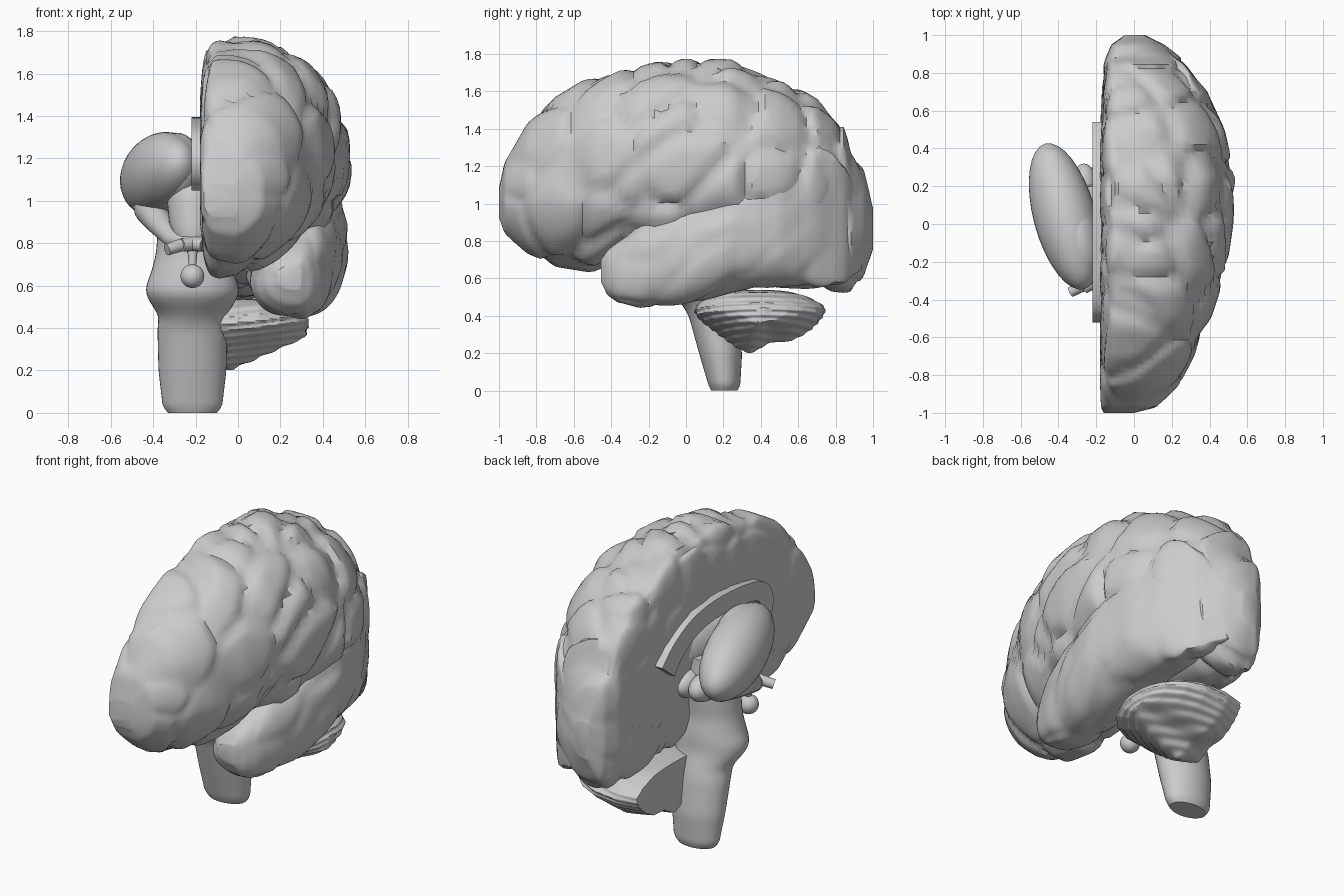
import bpy, bmesh, math, random
from mathutils import Vector, kdtree, noise

if "Cube" in bpy.data.objects:
    bpy.data.objects.remove(bpy.data.objects["Cube"])

MID = -0.215  # plane of symmetry of the stem parts

# Scattered fold centres used for the brain surface
random.seed(7)
SX, SY, SZ = 0.30, 0.26, 0.33
cells = [Vector(((i + random.random()) * 1.0, j + random.random(), k + random.random()))
         for i in range(-3, 4) for j in range(-6, 6) for k in range(0, 8)]
tree = kdtree.KDTree(len(cells))
for n, c in enumerate(cells):
    tree.insert(c, n)
tree.balance()


def gyri(p, amp):
    """Rounded folds separated by sharp grooves."""
    q = p + noise.noise_vector(p * 2.5) * 0.07
    near = tree.find_n(Vector((q.x / SX, (q.y - 0.25 * q.z + 0.25) / SY, q.z / SZ)), 2)
    g = min((near[1][2] - near[0][2]) / 0.4, 1)
    return amp * (math.sin(g * math.pi / 2) - 0.75)


def look(table, k):
    """Linear lookup in rows sorted by their first value."""
    for a, b in zip(table, table[1:]):
        if k <= b[0]:
            t = max(0, (k - a[0]) / (b[0] - a[0]))
            return [p + (q - p) * t for p, q in zip(a[1:], b[1:])]
    return list(table[-1][1:])


def closed_spline(pts, n):
    """Sample a closed smooth curve through 2D points."""
    out, m = [], len(pts)
    for i in range(n):
        f = i * m / n
        k, t = int(f), f - int(f)
        a, b, c, d = (Vector(pts[(k + j) % m]) for j in (-1, 0, 1, 2))
        out.append(0.5 * (2 * b + (c - a) * t + (2 * a - 5 * b + 4 * c - d) * t * t
                          + (3 * b - a - 3 * c + d) * t ** 3))
    return out


def finish(ob, name, angle=35):
    ob.name = name
    bpy.ops.object.select_all(action='DESELECT')
    ob.select_set(True)
    bpy.context.view_layer.objects.active = ob
    bpy.ops.object.shade_smooth_by_angle(angle=math.radians(angle))


def loft(name, rings, angle=35):
    bm = bmesh.new()
    vs = [[bm.verts.new(p) for p in r] for r in rings]
    n = len(vs[0])
    for a, b in zip(vs, vs[1:]):
        for i in range(n):
            bm.faces.new((a[i], a[(i + 1) % n], b[(i + 1) % n], b[i]))
    bm.faces.new(vs[0])
    bm.faces.new(vs[-1])
    bmesh.ops.recalc_face_normals(bm, faces=bm.faces)
    me = bpy.data.meshes.new(name)
    bm.to_mesh(me)
    bm.free()
    ob = bpy.data.objects.new(name, me)
    bpy.context.collection.objects.link(ob)
    finish(ob, name, angle)


def egg(name, loc, size, rot=(0, 0, 0)):
    bpy.ops.mesh.primitive_uv_sphere_add(segments=32, ring_count=20, location=loc,
                                         rotation=[math.radians(r) for r in rot])
    bpy.context.object.scale = size
    finish(bpy.context.object, name)


def tube(name, pts, radii):
    rings = []
    for i, p in enumerate(pts):
        d = Vector(pts[min(i + 1, len(pts) - 1)]) - Vector(pts[max(i - 1, 0)])
        q = d.to_track_quat('Z', 'Y')
        rings.append([Vector(p) + q @ Vector((radii[i] * math.cos(a), radii[i] * math.sin(a), 0))
                      for a in (j * math.tau / 16 for j in range(16))])
    loft(name, rings, 50)


def lobe(name, table, cx, power_in, power_out, amp, rings=84, n=80):
    """Lobe lofted along y; table rows are y, top, bottom, outer x, inner x."""
    y0, y1 = table[0][0], table[-1][0]
    out = []
    for i in range(rings):
        y = y0 + (y1 - y0) * (0.5 - 0.5 * math.cos(math.pi * i / (rings - 1)))
        top, bot, xo, xi = look(table, y)
        c = min(max(cx, xi + 0.02), xo - 0.02)
        zc, h = (top + bot) / 2, (top - bot) / 2
        ring = []
        for j in range(n):
            ca, sa = math.cos(j * math.tau / n), math.sin(j * math.tau / n)
            pw = power_out if ca > 0 else power_in
            r = xo - c if ca > 0 else c - xi
            taper = 0.35 if ca > 0 and sa < 0 and y < -0.2 and cx < 0 else 0
            dx = math.copysign(abs(ca) ** (pw + taper), ca) * r
            dz = math.copysign(abs(sa) ** (pw if ca > 0 else 0.75), sa) * h
            s = 1 + gyri(Vector((c + dx, y, zc + dz)), amp)
            ring.append((max(c + dx * s, xi), y, zc + dz * s))
        out.append(ring)
    loft(name, out, 40)


# Cerebral hemisphere with a flat inner wall
lobe("cerebral_hemisphere", [
    (-1.0, 1.08, 0.92, 0.0, -0.16), (-0.97, 1.22, 0.84, 0.12, -0.175),
    (-0.85, 1.42, 0.73, 0.24, -0.18), (-0.7, 1.56, 0.67, 0.32, -0.18),
    (-0.5, 1.68, 0.64, 0.40, -0.18), (-0.25, 1.75, 0.67, 0.48, -0.18),
    (0, 1.77, 0.66, 0.515, -0.18), (0.25, 1.76, 0.58, 0.525, -0.18),
    (0.5, 1.67, 0.56, 0.47, -0.18), (0.7, 1.55, 0.55, 0.38, -0.17),
    (0.85, 1.40, 0.53, 0.27, -0.16), (0.88, 1.27, 0.53, 0.25, -0.15),
    (0.95, 1.18, 0.60, 0.16, -0.12), (1.0, 0.98, 0.75, 0.06, -0.05)],
    -0.02, 0.35, 0.95, 0.085)

# Temporal lobe, rising towards the back
lobe("temporal_lobe", [
    (-0.455, 0.70, 0.58, 0.30, 0.18), (-0.42, 0.75, 0.51, 0.35, 0.13),
    (-0.36, 0.80, 0.465, 0.39, 0.09), (-0.25, 0.89, 0.44, 0.43, 0.06),
    (0, 1.0, 0.46, 0.50, 0.04), (0.25, 1.11, 0.53, 0.525, 0.0),
    (0.5, 1.23, 0.55, 0.485, 0.0), (0.7, 1.33, 0.55, 0.385, 0.0),
    (0.85, 1.2, 0.57, 0.27, 0.0), (0.94, 1.0, 0.65, 0.14, 0.0)],
    0.29, 1.0, 0.85, 0.075, 64, 60)

# Cerebellum: one outline shrinking to a side tip, with fine leaf-like ridges
outline = closed_spline([(.04, .42), (.15, .52), (.35, .54), (.55, .53), (.68, .49), (.75, .43),
                         (.69, .34), (.58, .27), (.45, .25), (.33, .2), (.18, .29)], 150)
tip = Vector((0.42, 0.43))
rings = []
for i in range(60):
    x = -0.17 + 0.5 * math.sin(math.pi / 2 * i / 59)
    s = look([(-.17, .88), (-.05, .98), (.1, .97), (.2, .84), (.28, .6), (.315, .38), (.33, .12)], x)[0]
    ring = []
    for p in outline:
        low = min(s, 1 - 1.9 * (x + .04)) if p.y < tip.y else s
        y, z = tip.x + (p.x - tip.x) * s, tip.y + (p.y - tip.y) * max(low, .1)
        wave = math.sin((z - 0.1 * x + 0.1 * (y - .4) ** 2) * 190)
        k = 1 + 0.014 * wave
        ring.append((x + (0.004 * wave if i else 0), tip.x + (y - tip.x) * k, tip.y + (z - tip.y) * k))
    rings.append(ring)
loft("cerebellum", rings, 45)

# Brainstem: medulla, pons and midbrain in one column
stem = [(0, .205, .115, .07), (.03, .205, .14, .085), (.2, .185, .16, .115), (.4, .145, .165, .13),
        (.46, .12, .157, .14), (.52, .08, .2, .16), (.56, .06, .22, .17), (.6, .06, .22, .17),
        (.66, .06, .195, .165), (.75, .06, .172, .15), (.9, .06, .16, .16), (1.1, .05, .13, .15)]
rings = []
for i in range(56):
    z = 1.1 * i / 55
    avg = [look(stem, max(z + d, 0)) for d in (-.025, 0, .025)] if z > .05 else [look(stem, z)]
    cy, rx, ry = (sum(v) / len(avg) for v in zip(*avg))
    rings.append([(MID + rx * math.cos(a), cy + ry * math.sin(a), z)
                  for a in (j * math.tau / 40 for j in range(40))])
loft("brainstem", rings, 50)

# Paired deep parts on each side of the middle plane
for side, s in (("left", -1), ("right", 1)):
    egg(side + "_thalamus", (MID + s * .152, .04, 1.125), (.165, .405, .19), (-10, 0, -s * 15))
    egg(side + "_thalamus_inner", (MID + s * .08, -.07, 1.14), (.12, .25, .18), (-8, 0, -s * 12))
    egg(side + "_colliculus", (MID + s * .05, .2, .95), (.07, .12, .08))
    tube(side + "_optic_tract",
         [(MID + s * x, y, z) for x, y, z in ((.2, .2, 1.0), (.2, .05, .96), (.15, -.1, .89),
                                              (.09, -.22, .82), (.02, -.3, .8), (-.05, -.34, .79))],
         [.085, .075, .06, .045, .035, .03])
    tube(side + "_optic_nerve", [(MID, -.29, .8), (MID + s * .06, -.33, .79), (MID + s * .12, -.36, .77)],
         [.035, .03, .028])

# Hypothalamus tapering down to the pituitary bulb on its stalk
rings = [[(MID + rx * math.cos(j * math.tau / 32), cy + ry * math.sin(j * math.tau / 32), z)
          for j in range(32)]
         for z, cy, rx, ry in ((.77, -.25, .05, .05), (.82, -.23, .085, .09), (.9, -.18, .11, .13),
                               (1.0, -.14, .12, .16), (1.06, -.12, .11, .17), (1.1, -.1, .08, .14))]
loft("hypothalamus", rings, 60)
tube("pituitary_stalk", [(MID, -.26, .8), (MID, -.28, .75), (MID, -.29, .68)], [.045, .022, .016])
egg("pituitary", (MID, -.29, .645), (.056, .056, .056))

# Corpus callosum: arched band on the inner wall
path = closed_spline([(-.34, 1.08), (-.42, 1.1), (-.465, 1.17), (-.42, 1.27), (-.27, 1.32), (0, 1.34),
                      (.22, 1.31), (.38, 1.23), (.48, 1.13), (.48, 1.1)], 60)[:49]
rings = []
for i, p in enumerate(path):
    d = path[min(i + 1, 48)] - path[max(i - 1, 0)]
    nrm = Vector((-d.y, d.x)).normalized()
    t = 0.055 + 0.02 * (abs(i - 24) / 24) ** 2 if i > 12 else 0.03 + 0.0021 * i
    a, b = p + nrm * t, p - nrm * t
    rings.append([(-.22, a.x, a.y), (-.15, a.x, a.y), (-.15, b.x, b.y), (-.22, b.x, b.y)])
loft("corpus_callosum", rings)
